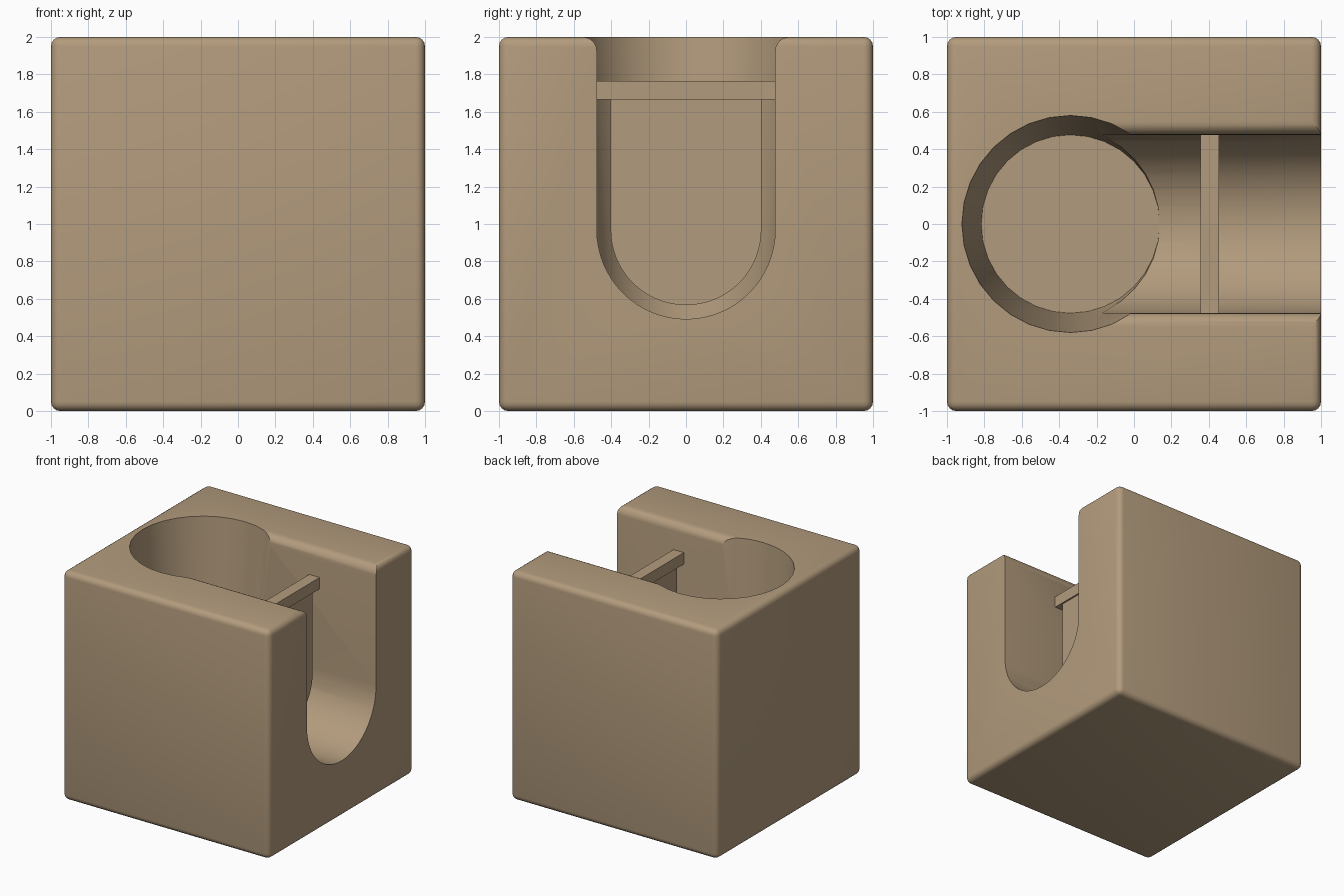
import bpy, bmesh, math

if "Cube" in bpy.data.objects:
    bpy.data.objects.remove(bpy.data.objects["Cube"])

tan = bpy.data.materials.new("tan")
tan.diffuse_color = (0.45, 0.33, 0.205, 1)
tan.use_nodes = True
tan.node_tree.nodes["Principled BSDF"].inputs["Base Color"].default_value = tan.diffuse_color

SLOT_R, SLOT_Z = 0.477, 0.969     # slot half width, height of its arc centre
FILLET = 0.075                    # rounding of the slot's top edges
HOLE_X = -0.34


def finish(name, bm):
    bmesh.ops.recalc_face_normals(bm, faces=bm.faces)
    mesh = bpy.data.meshes.new(name)
    bm.to_mesh(mesh)
    bm.free()
    mesh.materials.append(tan)
    ob = bpy.data.objects.new(name, mesh)
    bpy.context.collection.objects.link(ob)
    return ob


def box(name, lo, hi):
    bm = bmesh.new()
    bmesh.ops.create_cube(bm, size=1)
    for v in bm.verts:
        v.co = [lo[i] + (v.co[i] + 0.5) * (hi[i] - lo[i]) for i in range(3)]
    return finish(name, bm)


def extrude_x(name, profile, x0, x1):
    """Extrude a closed (y, z) profile along x."""
    bm = bmesh.new()
    face = bm.faces.new([bm.verts.new((x0, y, z)) for y, z in profile])
    ext = bmesh.ops.extrude_face_region(bm, geom=[face])
    new = [g for g in ext["geom"] if isinstance(g, bmesh.types.BMVert)]
    bmesh.ops.translate(bm, verts=new, vec=(x1 - x0, 0, 0))
    return finish(name, bm)


def arc(r, a0, a1, n, cy=0, cz=SLOT_Z):
    angles = [math.radians(a0 + (a1 - a0) * i / n) for i in range(n + 1)]
    return [(cy + r * math.cos(a), cz + r * math.sin(a)) for a in angles]


def shade_smooth(ob):
    bpy.ops.object.select_all(action='DESELECT')
    ob.select_set(True)
    bpy.context.view_layer.objects.active = ob
    bpy.ops.object.shade_smooth_by_angle(angle=math.radians(30))


# Block with rounded edges
block = box("block", (-1, -1, 0), (1, 1, 2))
bevel = block.modifiers.new("rounded_edges", 'BEVEL')
bevel.width, bevel.segments = 0.05, 4

# Tapered round well
bm = bmesh.new()
depth, r0, slope = 1.61, SLOT_R, 0.103 / 1.51
bmesh.ops.create_cone(bm, cap_ends=True, segments=32, radius1=r0,
                      radius2=r0 + slope * depth, depth=depth)
bmesh.ops.translate(bm, verts=bm.verts, vec=(HOLE_X, 0, 0.49 + depth / 2))
well = finish("well_cutter", bm)

# Round-bottomed slot with flared top edges, open to the side
flare = arc(FILLET, 180, 90, 6, SLOT_R + FILLET, 2 - FILLET)
top = [(flare[-1][0], 2.1), (-flare[-1][0], 2.1)]
mirrored = [(-y, z) for y, z in reversed(flare)]
slot = extrude_x("slot_cutter", arc(SLOT_R, 180, 360, 32) + flare + top + mirrored,
                 HOLE_X, 1.2)

# Cut the block
for cutter in (well, slot):
    cut = block.modifiers.new(cutter.name, 'BOOLEAN')
    cut.operation, cut.solver, cut.object = 'DIFFERENCE', 'EXACT', cutter
bpy.context.view_layer.update()
cut_mesh = bpy.data.meshes.new_from_object(
    block.evaluated_get(bpy.context.evaluated_depsgraph_get()))
block.modifiers.clear()
block.data = cut_mesh
for cutter in (well, slot):
    bpy.data.objects.remove(cutter)
shade_smooth(block)

# Crossbar spanning the slot
box("crossbar", (0.355, -0.479, 1.665), (0.455, 0.479, 1.765))

# Hanging flap below the crossbar
flap = extrude_x("flap", arc(0.403, 180, 360, 32) + [(0.403, 1.67), (-0.403, 1.67)],
                 0.37, 0.44)
shade_smooth(flap)
